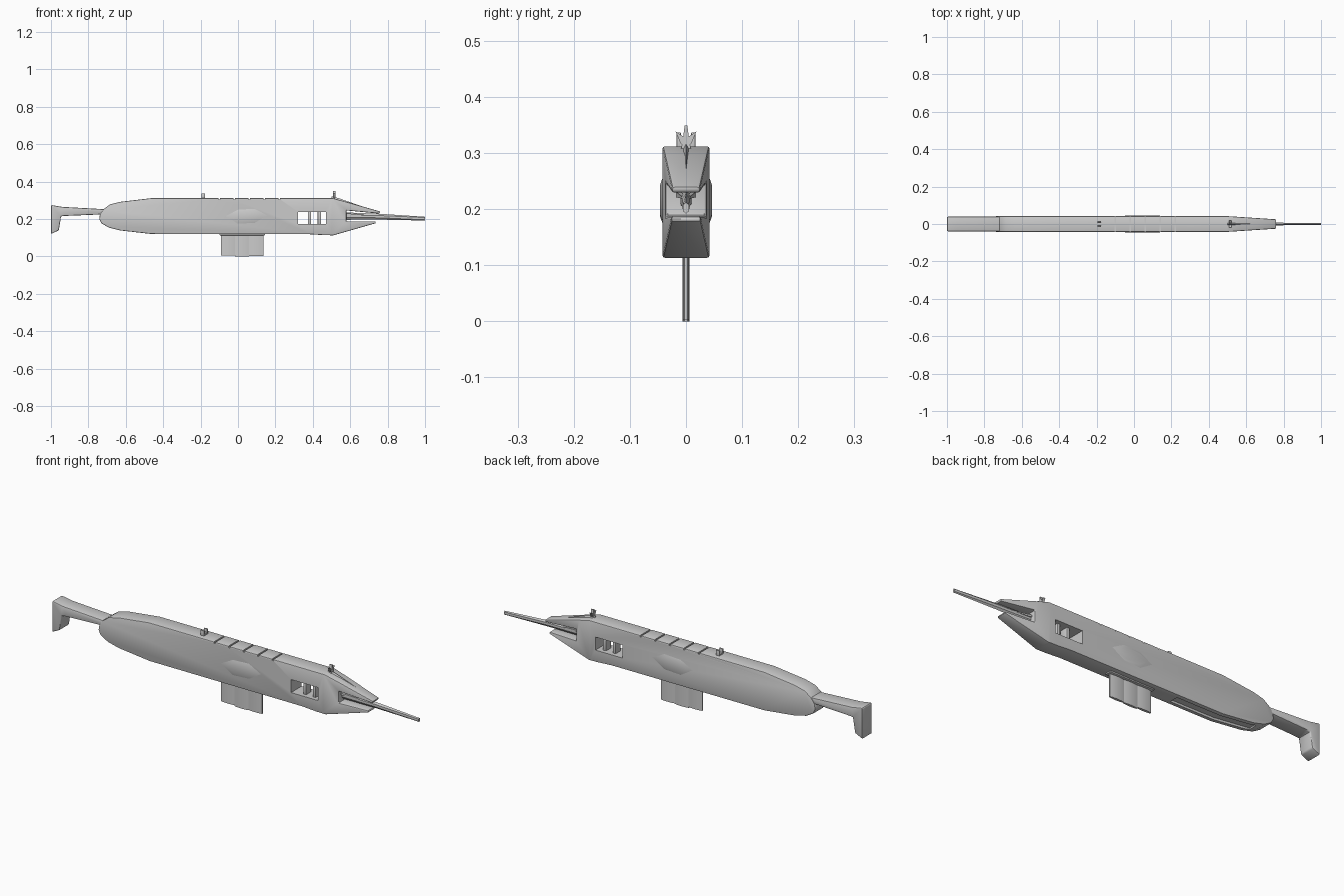
import bpy, bmesh
from mathutils import Vector

if "Cube" in bpy.data.objects:
    bpy.data.objects.remove(bpy.data.objects["Cube"])


def finish(name, bm, bevel=0.0, segs=2):
    bmesh.ops.recalc_face_normals(bm, faces=bm.faces[:])
    me = bpy.data.meshes.new(name)
    bm.to_mesh(me)
    bm.free()
    ob = bpy.data.objects.new(name, me)
    bpy.context.collection.objects.link(ob)
    bpy.ops.object.select_all(action='DESELECT')
    bpy.context.view_layer.objects.active = ob
    ob.select_set(True)
    if bevel:
        m = ob.modifiers.new("bevel", 'BEVEL')
        m.width, m.segments = bevel, segs
        m.limit_method, m.angle_limit = 'ANGLE', 0.6
        bpy.ops.object.modifier_apply(modifier=m.name)
    bpy.ops.object.shade_smooth_by_angle(angle=0.6)
    return ob


def loft(bm, rings):
    """Skin equal-length rings of points and cap both ends."""
    vs = [[bm.verts.new(p) for p in r] for r in rings]
    n = len(vs[0])
    for a, b in zip(vs, vs[1:]):
        for i in range(n):
            bm.faces.new((a[i], a[(i + 1) % n], b[(i + 1) % n], b[i]))
    bm.faces.new(vs[0])
    bm.faces.new(vs[-1][::-1])


def prism(name, pts, half, bevel=0.0, split=None, taper=0.0):
    """Side profile (x, z) extruded along y, optionally narrowing past x = split."""
    bm = bmesh.new()
    loft(bm, [[(x, y, z) for x, z in pts] for y in (-half, half)])
    if split is not None:
        bmesh.ops.bisect_plane(bm, geom=bm.verts[:] + bm.edges[:] + bm.faces[:],
                               plane_co=(split, 0, 0), plane_no=(1, 0, 0), dist=1e-5)
        for v in bm.verts:
            if v.co.x > split:
                v.co.y *= 1 - taper * (v.co.x - split)
    return finish(name, bm, bevel)


def box(name, x0, x1, y0, y1, z0, z1, bevel=0.0):
    bm = bmesh.new()
    loft(bm, [[(x0, y0, z), (x1, y0, z), (x1, y1, z), (x0, y1, z)] for z in (z0, z1)])
    return finish(name, bm, bevel)


def cut(ob, cutter):
    cutter.hide_render = True
    m = ob.modifiers.new("cut", 'BOOLEAN')
    m.operation, m.object, m.solver = 'DIFFERENCE', cutter, 'EXACT'
    bpy.context.view_layer.objects.active = ob
    bpy.ops.object.modifier_apply(modifier=m.name)
    bpy.data.objects.remove(cutter)


# Main hull with the two open jaws at the front
hull = prism("hull", [
    (-0.742, 0.20), (-0.738, 0.225), (-0.72, 0.252), (-0.685, 0.278), (-0.63, 0.292),
    (-0.46, 0.312), (0.505, 0.312), (0.565, 0.296), (0.762, 0.24), (0.758, 0.229),
    (0.58, 0.246), (0.58, 0.188), (0.735, 0.187), (0.738, 0.178), (0.51, 0.113),
    (0.46, 0.114), (0.38, 0.119), (-0.46, 0.12), (-0.63, 0.139), (-0.69, 0.154),
    (-0.73, 0.177)], 0.042, 0.007, split=0.5, taper=1.55)

# Side window, top grooves and the long recess underneath
cut(hull, box("window_cutter", 0.322, 0.47, -0.1, 0.1, 0.173, 0.238))
for x in (-0.10, -0.02, 0.06, 0.14, 0.22):
    cut(hull, box("groove_cutter", x - 0.004, x + 0.004, -0.1, 0.1, 0.305, 0.33))
cut(hull, prism("recess_cutter", [(-0.66, 0.10), (-0.66, 0.153), (-0.46, 0.131),
                                  (-0.22, 0.130), (-0.22, 0.10)], 0.022))
hull.data.shade_smooth()
bpy.ops.object.select_all(action='DESELECT')
hull.select_set(True)
bpy.context.view_layer.objects.active = hull
bpy.ops.object.shade_smooth_by_angle(angle=0.5)

# Pillars inside the window
for x in (0.382, 0.435):
    box("window_pillar", x - 0.009, x + 0.009, -0.022, 0.022, 0.165, 0.245, 0.005)

# Raised lozenge on each side
lozenge = [(-0.065, 0.215), (0.0, 0.25), (0.09, 0.255), (0.155, 0.22),
           (0.09, 0.18), (0.0, 0.175)]
for s in (-1, 1):
    bm = bmesh.new()
    loft(bm, [[(0.045 + (x - 0.045) * k, s * y, 0.215 + (z - 0.215) * k)
               for x, z in lozenge] for k, y in ((1, 0.039), (1, 0.042), (0.72, 0.046))])
    finish("side_lozenge", bm)

# Shoulder stock with its drop-down butt
prism("stock", [(-0.70, 0.252), (-0.94, 0.265), (-0.998, 0.275), (-1.0, 0.27),
                (-1.0, 0.12), (-0.958, 0.14), (-0.946, 0.215), (-0.92, 0.217),
                (-0.70, 0.226)], 0.039, 0.006)

# Barrel: hexagonal bar tapering to the muzzle
bm = bmesh.new()
rings = []
for x, z0, z1, y in ((0.56, 0.196, 0.236, 0.011), (0.76, 0.197, 0.228, 0.007),
                     (1.0, 0.192, 0.212, 0.005)):
    zm = (z0 + z1) / 2
    rings.append([(x, 0, z0), (x, y, zm - 0.006), (x, y, zm + 0.006),
                  (x, 0, z1), (x, -y, zm + 0.006), (x, -y, zm - 0.006)])
loft(bm, rings)
finish("barrel", bm)

# Short side prongs beside the barrel root
for s in (-1, 1):
    bm = bmesh.new()
    loft(bm, [[(x, s * (y + a * r), z + b * r) for a, b in ((-1, -1), (1, -1), (1, 1), (-1, 1))]
              for x, y, z, r in ((0.57, 0.013, 0.226, 0.005), (0.67, 0.006, 0.221, 0.002))])
    finish("barrel_prong", bm)

# Fluted magazine: three lens-shaped cells side by side
for i in range(3):
    x0, w = -0.092 + i * 0.0757, 0.0757
    half = [(0.0, 0.003), (0.2, 0.0055), (0.5, 0.0065), (0.8, 0.0055), (1.0, 0.003)]
    plan = [(x0 + t * w, y) for t, y in half] + [(x0 + t * w, -y) for t, y in half[::-1]]
    bm = bmesh.new()
    low = (0.005, 0.0, 0.002)[i]
    loft(bm, [[(x, y, z) for x, y in plan] for z in (low, 0.125)])
    finish("magazine_cell", bm)
box("magazine_collar", -0.10, 0.145, -0.018, 0.018, 0.113, 0.13, 0.004)

# Rear sight: two posts and a bridge
for s in (-1, 1):
    y = s * 0.013
    box("rear_sight_post", -0.196, -0.176, y - 0.004, y + 0.004, 0.305, 0.337, 0.002)
box("rear_sight_base", -0.196, -0.176, -0.016, 0.016, 0.305, 0.319)

# Front sight: tapered blade, spine along the jaw and two splayed wings
bm = bmesh.new()
loft(bm, [[(0.507, -y, z), (0.521, -y, z), (0.521, y, z), (0.507, y, z)]
          for z, y in ((0.30, 0.010), (0.325, 0.0055), (0.349, 0.0025))])
finish("front_sight_blade", bm)
bm = bmesh.new()
loft(bm, [[(x, -y, z - 0.022), (x, y, z - 0.022), (x, 0, z)]
          for x, y, z in ((0.50, 0.012, 0.322), (0.54, 0.011, 0.311), (0.66, 0.004, 0.269))])
finish("front_sight_spine", bm)
for s in (-1, 1):
    bm = bmesh.new()
    loft(bm, [[(x, s * 0.003, 0.312), (x, s * 0.009, 0.316), (x, s * 0.019, 0.339),
               (x, s * 0.003, 0.328)] for x in (0.508, 0.52)])
    finish("front_sight_wing", bm)
